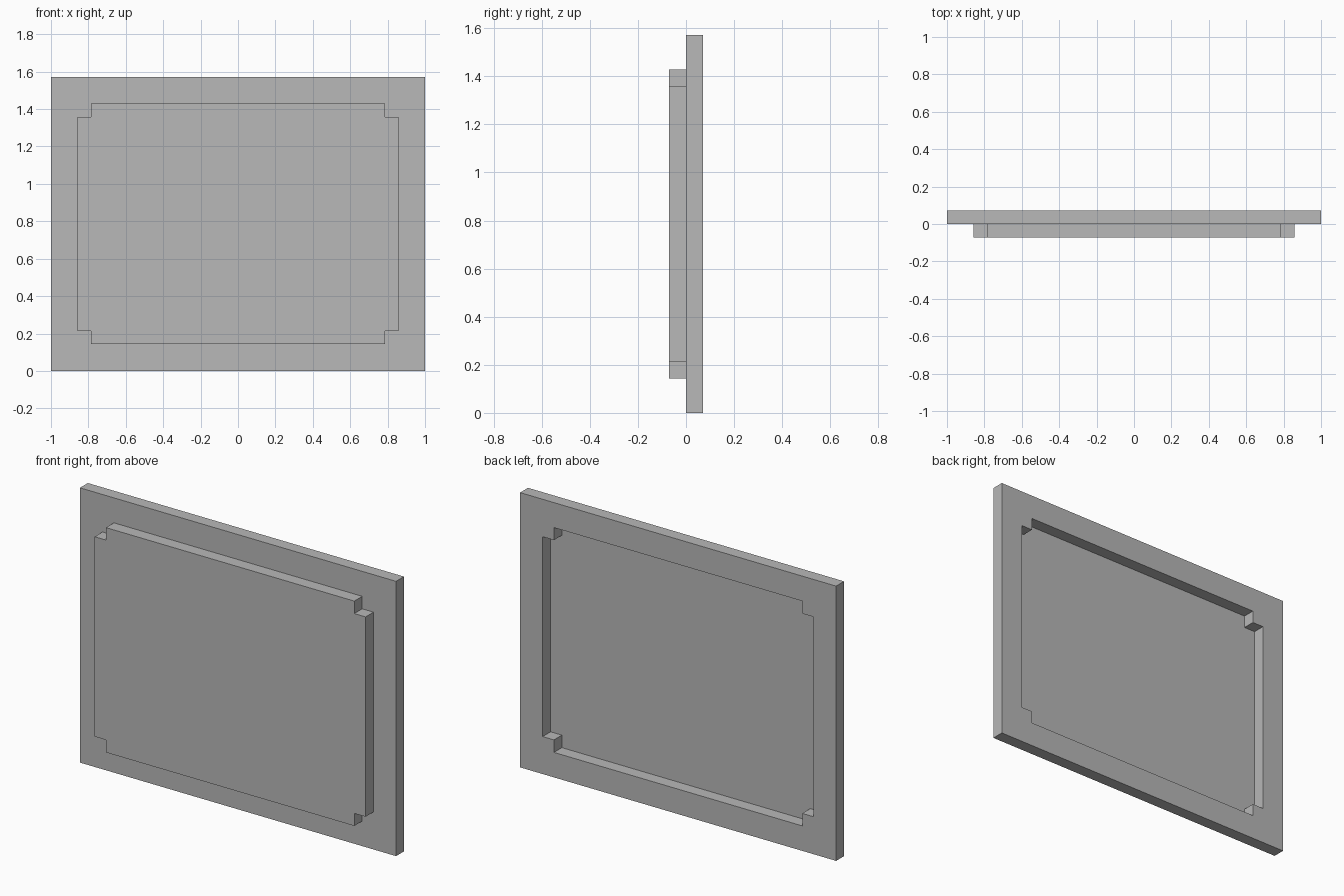
import bpy
import bmesh

cube = bpy.data.objects.get("Cube")
if cube:
    bpy.data.objects.remove(cube, do_unlink=True)

U = 1 / 14  # one module: plate thickness and corner notch size
XS = [-14, -12, -11, 11, 12, 14]
ZS = [0, 2, 3, 19, 20, 22]

grey = bpy.data.materials.new("grey")
grey.use_nodes = True
colour = (0.48, 0.48, 0.48, 1)
grey.diffuse_color = colour
grey.node_tree.nodes["Principled BSDF"].inputs["Base Color"].default_value = colour


def in_panel(i, j):
    """True for cells of the rectangle with notched corners."""
    return 1 <= i <= 3 and 1 <= j <= 3 and (i == 2 or j == 2)


def plate(name, keep, y0, y1):
    """Extrude the kept cells of the layout from y0 to y1."""
    bm = bmesh.new()
    v = [[bm.verts.new((x * U, y0, z * U)) for z in ZS] for x in XS]
    for i in range(5):
        for j in range(5):
            if keep(i, j):
                bm.faces.new((v[i][j], v[i + 1][j], v[i + 1][j + 1], v[i][j + 1]))
    bmesh.ops.delete(bm, geom=[p for p in bm.verts if not p.link_faces], context='VERTS')
    result = bmesh.ops.extrude_face_region(bm, geom=bm.faces[:], use_keep_orig=True)
    moved = [g for g in result["geom"] if isinstance(g, bmesh.types.BMVert)]
    bmesh.ops.translate(bm, verts=moved, vec=(0, y1 - y0, 0))
    bmesh.ops.recalc_face_normals(bm, faces=bm.faces[:])
    mesh = bpy.data.meshes.new(name)
    bm.to_mesh(mesh)
    bm.free()
    mesh.materials.append(grey)
    obj = bpy.data.objects.new(name, mesh)
    bpy.context.collection.objects.link(obj)
    return obj


# Rear frame with a notched opening
plate("frame", lambda i, j: not in_panel(i, j), 0, U)
# Front panel that closes the opening and stands proud of the frame
plate("raised_panel", in_panel, -U, 0)
